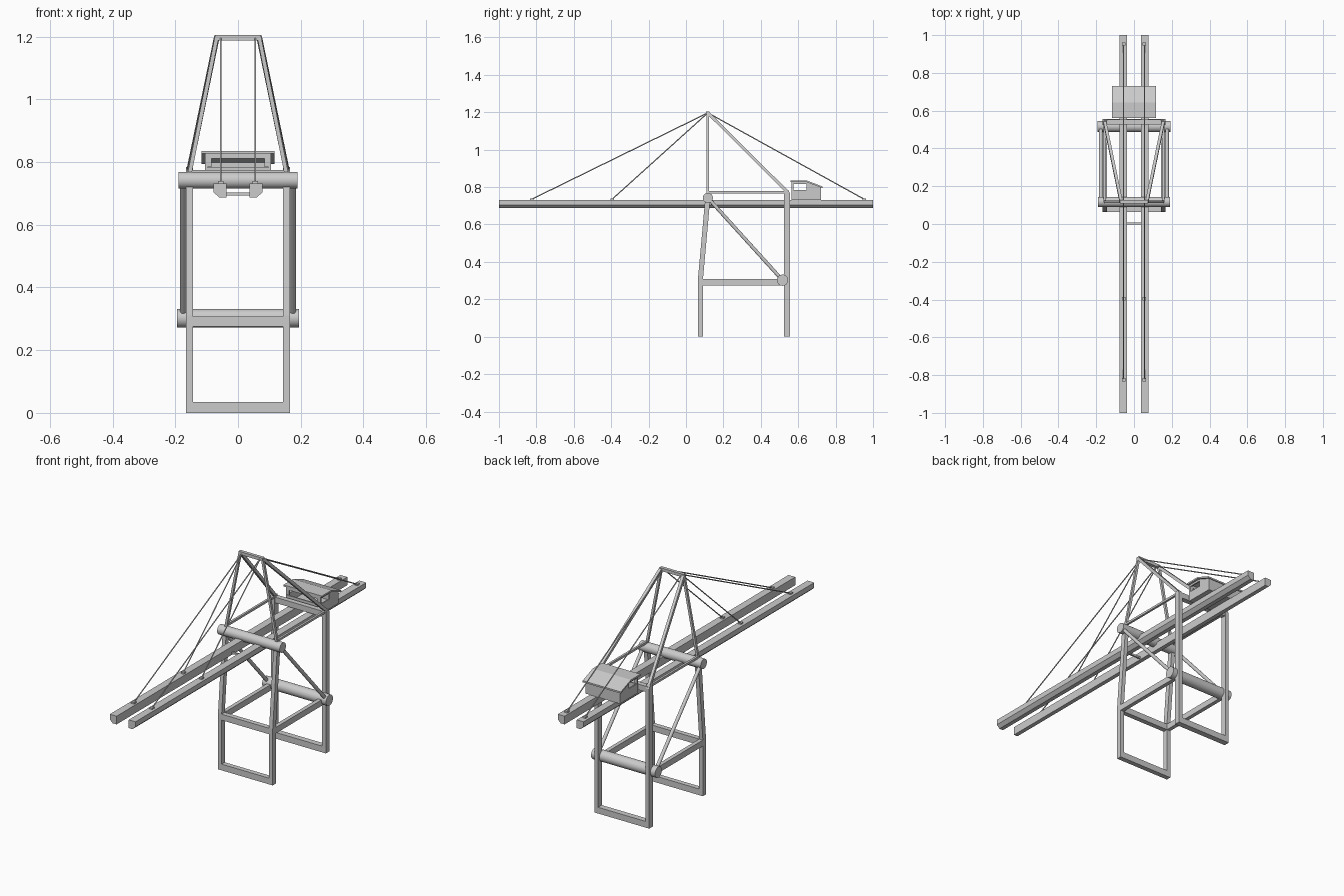
import bpy, bmesh
from mathutils import Vector, Matrix

cube = bpy.data.objects.get("Cube")
if cube:
    bpy.data.objects.remove(cube, do_unlink=True)

steel = bpy.data.materials.new("grey_steel")
steel.use_nodes = True
GREY = (0.6, 0.6, 0.6, 1)
steel.diffuse_color = GREY
steel.node_tree.nodes["Principled BSDF"].inputs["Base Color"].default_value = GREY


def finish(name, bm):
    bmesh.ops.recalc_face_normals(bm, faces=bm.faces)
    mesh = bpy.data.meshes.new(name)
    bm.to_mesh(mesh)
    bm.free()
    mesh.materials.append(steel)
    ob = bpy.data.objects.new(name, mesh)
    bpy.context.collection.objects.link(ob)
    return ob


def box(name, x, y, z):
    """Box from (low, high) ranges."""
    bm = bmesh.new()
    bmesh.ops.create_cube(bm, size=1)
    for v in bm.verts:
        v.co = [(r[0] + r[1]) / 2 + c * (r[1] - r[0]) for r, c in zip((x, y, z), v.co)]
    return finish(name, bm)


def prism(name, outline, start, depth):
    """Extrude a closed outline of 3D points by a depth vector."""
    bm = bmesh.new()
    off, d = Vector(start), Vector(depth)
    face = bm.faces.new([bm.verts.new(Vector(p) + off) for p in outline])
    ext = bmesh.ops.extrude_face_region(bm, geom=[face])["geom"]
    bmesh.ops.translate(bm, vec=d, verts=[g for g in ext if isinstance(g, bmesh.types.BMVert)])
    return finish(name, bm)


def side_prism(name, yz, x0, x1):
    return prism(name, [(0, y, z) for y, z in yz], (x0, 0, 0), (x1 - x0, 0, 0))


def bar(name, a, b, width, sides=4):
    """Straight bar between two points; square, or round with more sides."""
    a, b = Vector(a), Vector(b)
    d = (b - a).normalized()
    ref = Vector((1, 0, 0)) if abs(d.x) < 0.9 else Vector((0, 0, 1))
    v = d.cross(ref).normalized()
    u = v.cross(d)
    rot = Matrix((u, v, d)).transposed().to_4x4()
    bm = bmesh.new()
    if sides == 4:
        bmesh.ops.create_cube(bm, size=1, matrix=Matrix.Diagonal((width, width, (b - a).length, 1)))
    else:
        bmesh.ops.create_cone(bm, cap_ends=True, segments=sides, radius1=width / 2,
                              radius2=width / 2, depth=(b - a).length)
    bmesh.ops.transform(bm, matrix=Matrix.Translation((a + b) / 2) @ rot, verts=bm.verts)
    if sides > 4:
        for f in bm.faces:
            f.smooth = len(f.verts) == 4
        for e in bm.edges:
            e.smooth = all(f.smooth for f in e.link_faces)
    return finish(name, bm)


APEX_Y, APEX_Z = 0.117, 1.197
BACK_Y = 0.54

# Portal frame cross members
for name, y0, y1 in (("front", 0.064, 0.091), ("back", 0.524, 0.556)):
    box(name + "_bottom_beam", (-0.16, 0.16), (y0, y1), (0, 0.034))
box("front_middle_beam", (-0.16, 0.16), (0.064, 0.091), (0.275, 0.308))
box("back_top_beam", (-0.16, 0.16), (0.526, 0.554), (0.743, 0.774))
bar("upper_cross_tube", (-0.19, APEX_Y, 0.742), (0.19, APEX_Y, 0.742), 0.054, 32)
bar("lower_cross_tube", (-0.194, 0.516, 0.302), (0.194, 0.516, 0.302), 0.06, 32)

# Boom ties and mast head
bar("boom_tie", (-0.04, 0.003, 0.698), (0.04, 0.003, 0.698), 0.01)
box("mast_head_beam", (-0.073, 0.073), (APEX_Y - 0.009, APEX_Y + 0.009), (1.188, 1.205))

for s, side in ((1, "left"), (-1, "right")):
    # Legs and side beams
    side_prism(side + "_front_leg", [(0.064, 0), (0.091, 0), (0.091, 0.31), (0.13, 0.742),
                                     (0.103, 0.742), (0.064, 0.31)], s * 0.144, s * 0.166)
    side_prism(side + "_back_leg", [(0.524, 0), (0.556, 0), (0.556, 0.765), (0.546, 0.785),
                                    (0.524, 0.775)], s * 0.144, s * 0.166)
    box(side + "_side_beam", sorted((s * 0.144, s * 0.166)), (0.08, 0.53), (0.275, 0.308))
    bar(side + "_upper_side_beam", (s * 0.155, APEX_Y, 0.772), (s * 0.155, 0.53, 0.772), 0.012)
    bar(side + "_brace", (s * 0.175, APEX_Y, 0.742), (s * 0.175, 0.516, 0.302), 0.019, 16)

    # Mast
    bar(side + "_mast_leg", (s * 0.158, APEX_Y, 0.745), (s * 0.068, APEX_Y, APEX_Z), 0.013)
    bar(side + "_mast_back_strut", (s * 0.155, BACK_Y, 0.776), (s * 0.068, APEX_Y, APEX_Z), 0.016)

    # Boom girder with a chamfered outer lower edge
    prism(side + "_boom", [(s * x, 0, z) for x, z in ((0.037, 0.732), (0.078, 0.732), (0.078, 0.704),
                                                      (0.06, 0.687), (0.037, 0.687))],
          (0, -1, 0), (0, 2, 0))

    # Stay cables with anchor blocks
    for label, y in (("outer", -0.825), ("inner", -0.395), ("rear", 0.953)):
        x = s * 0.055
        bar(f"{side}_{label}_stay", (x, APEX_Y, APEX_Z), (x, y, 0.735), 0.006, 8)
        box(f"{side}_{label}_anchor", (x - 0.009, x + 0.009), (y - 0.009, y + 0.009), (0.73, 0.74))

    # Cabin side wall around an open window
    wall = sorted((s * 0.098, s * 0.105))
    box(side + "_cabin_sill", wall, (0.565, 0.722), (0.732, 0.785))
    box(side + "_cabin_post", wall, (0.565, 0.576), (0.785, 0.83))
    box(side + "_cabin_header", wall, (0.576, 0.645), (0.816, 0.83))
    side_prism(side + "_cabin_rear_panel", [(0.645, 0.785), (0.722, 0.785), (0.722, 0.798),
                                            (0.645, 0.83)], *wall)
    box(side + "_cabin_front_post", sorted((s * 0.085, s * 0.105)), (0.565, 0.572), (0.785, 0.83))

# Cabin front, back, floor and roof
box("cabin_front_sill", (-0.105, 0.105), (0.565, 0.572), (0.732, 0.782))
box("cabin_front_header", (-0.105, 0.105), (0.565, 0.572), (0.812, 0.83))
box("cabin_back_wall", (-0.105, 0.105), (0.715, 0.722), (0.732, 0.798))
box("cabin_floor", (-0.105, 0.105), (0.565, 0.722), (0.732, 0.738))
side_prism("cabin_roof", [(0.56, 0.827), (0.56, 0.836), (0.643, 0.836), (0.73, 0.803),
                          (0.73, 0.794), (0.643, 0.827)], -0.116, 0.116)
